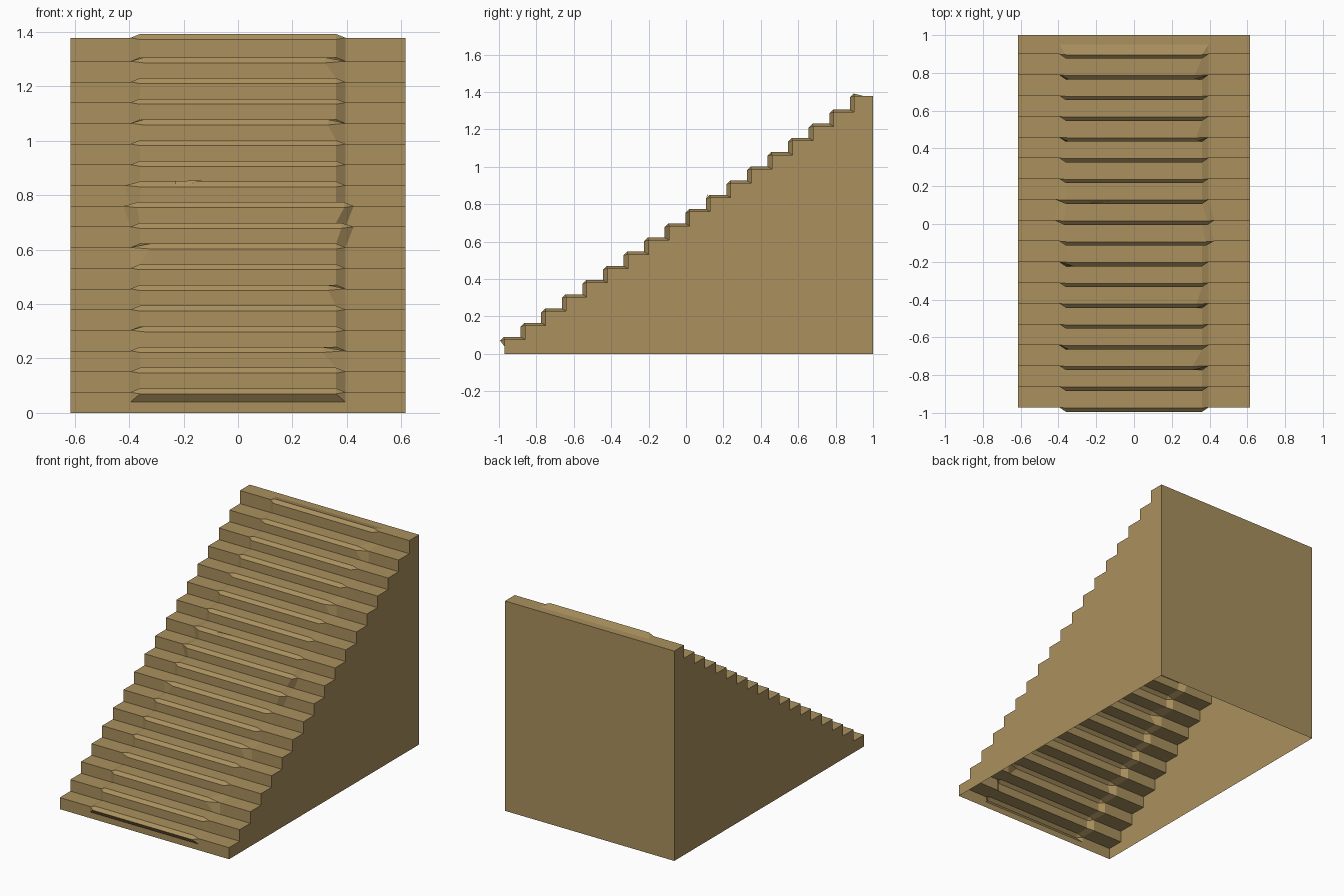
import bpy
import bmesh

cube = bpy.data.objects.get("Cube")
if cube:
    bpy.data.objects.remove(cube)

STEPS, RISE, RUN = 18, 0.076, 0.11
FRONT, BACK, TOP = -0.971, 1.0, 1.378
HALF, OUTER, INNER = 0.615, 0.395, 0.36
OUT, UP = 0.023, 0.014          # how far the worn runner stands off the steps

# Uneven edges of the runner: step number -> x at its nosing
INNER_RIGHT = {3: 0.31, 6: 0.33, 10: 0.39, 9: 0.38, 14: 0.33, 17: 0.32}
INNER_LEFT = {4: -0.345, 8: -0.32, 10: -0.37, 14: -0.345, 17: -0.345}
OUTER_RIGHT = {9: 0.425, 10: 0.425}
OUTER_LEFT = {10: -0.42, 11: -0.415}

# One wood colour
wood = bpy.data.materials.new("tan wood")
wood.use_nodes = True
colour = (0.40, 0.28, 0.112, 1)
wood.diffuse_color = colour
wood.node_tree.nodes["Principled BSDF"].inputs["Base Color"].default_value = colour


def finish(name, bm):
    mesh = bpy.data.meshes.new(name)
    bm.to_mesh(mesh)
    bm.free()
    mesh.materials.append(wood)
    obj = bpy.data.objects.new(name, mesh)
    bpy.context.collection.objects.link(obj)
    return obj


bm = bmesh.new()
rows = []


def add_row(base, raised=None, step=0):
    """One line of points across the stairs; raised is the runner's (y, z)."""
    ol, orr = OUTER_LEFT.get(step, -OUTER), OUTER_RIGHT.get(step, OUTER)
    il, ir = INNER_LEFT.get(step, -INNER), INNER_RIGHT.get(step, INNER)
    if raised is None:
        raised, il, ir = base, ol, orr
    points = [(-HALF, base), (ol, base), (il, raised),
              (ir, raised), (orr, base), (HALF, base)]
    rows.append([bm.verts.new((x, *yz)) for x, yz in points])


# Stepped surface with the raised runner down the middle
add_row((FRONT, 0))
add_row((FRONT, 0.04))
for i in range(1, STEPS + 1):
    y = FRONT + RUN * (i - 1)
    z = TOP if i == STEPS else RISE * i
    add_row((y, z), (y - OUT, z - 0.006), i)
    add_row((y, z), (y - 0.003, z + UP), i)
    if i < STEPS:
        add_row((y + RUN, z), (y + RUN - OUT, z + UP))
add_row((0.95, TOP))
add_row((BACK, TOP))
for a, b in zip(rows, rows[1:]):
    for c in range(5):
        bm.faces.new((a[c], a[c + 1], b[c + 1], b[c]))

# Back wall and the two side walls; the underside stays open
feet = [bm.verts.new((x, BACK, 0)) for x in (-HALF, HALF)]
bm.faces.new((rows[-1][0], *rows[-1][1:], feet[1], feet[0]))
bmesh.ops.remove_doubles(bm, verts=bm.verts[:], dist=0.0005)
bm.verts.ensure_lookup_table()
for side in (-1, 1):
    edge = [v for v in bm.verts if abs(v.co.x - side * HALF) < 0.001]
    foot = [v for v in edge if v.co.z < 0.001 and v.co.y > 0]
    steps = sorted((v for v in edge if v not in foot),
                   key=lambda v: (round(v.co.y + v.co.z, 4)))
    loop = steps + foot
    bm.faces.new(loop if side < 0 else loop[::-1])
bmesh.ops.recalc_face_normals(bm, faces=bm.faces[:])
finish("stone_steps".replace("stone", "worn"), bm)

# Small chipped flap on one nosing
bm = bmesh.new()
y = FRONT + RUN * 10
z = RISE * 11
chip = [(-0.23, y - 0.021, z - 0.001), (-0.20, y - 0.021, z - 0.001),
        (-0.13, y - 0.008, z + 0.018), (-0.23, y - 0.012, z + 0.016)]
bm.faces.new([bm.verts.new(p) for p in chip])
finish("nosing_chip", bm)
